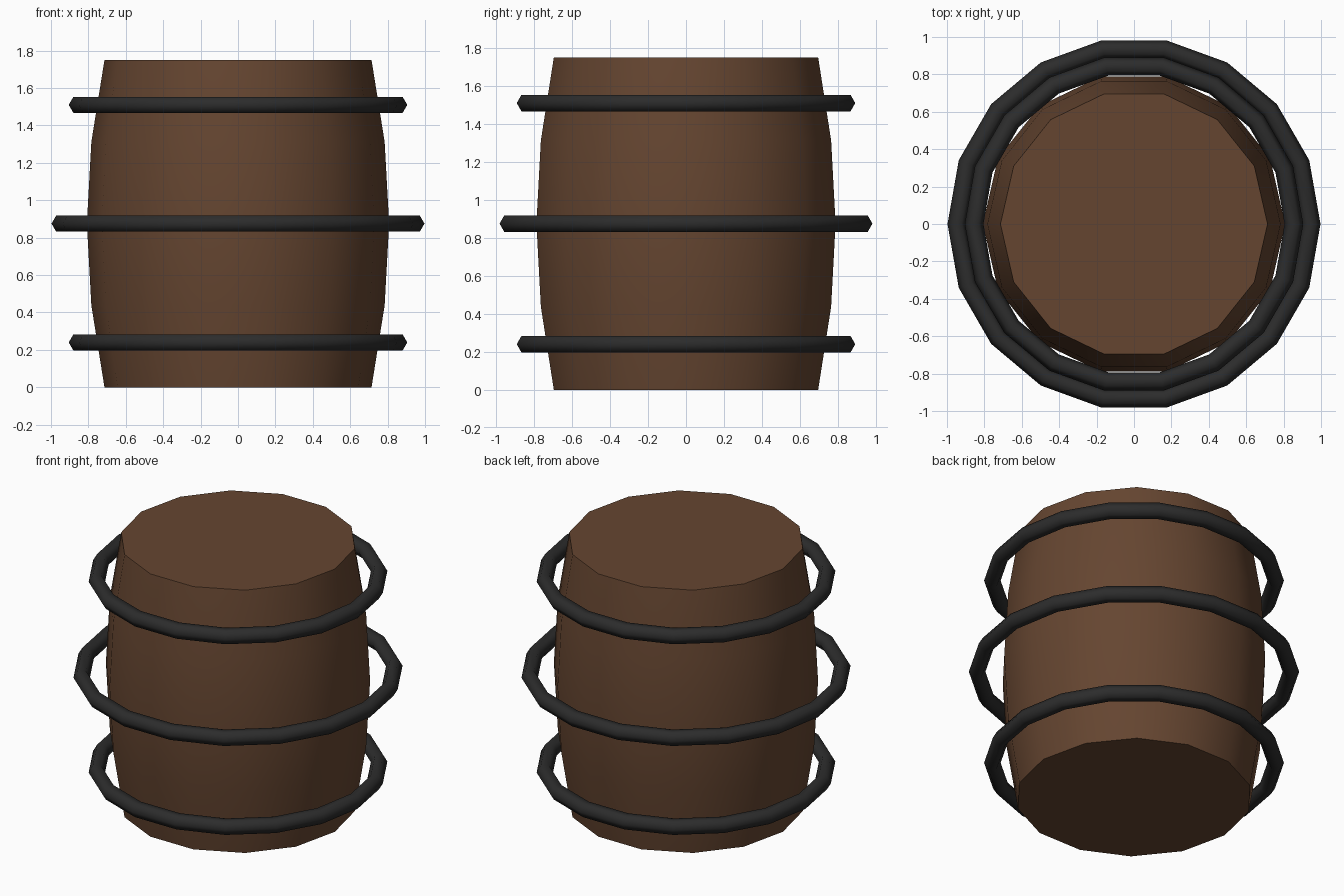
import bpy, bmesh, math

if "Cube" in bpy.data.objects:
    bpy.data.objects.remove(bpy.data.objects["Cube"])


def material(name, rgb):
    m = bpy.data.materials.new(name)
    m.diffuse_color = (*rgb, 1.0)
    m.use_nodes = True
    m.node_tree.nodes["Principled BSDF"].inputs["Base Color"].default_value = m.diffuse_color
    return m


wood = material("brown wood", (0.13, 0.06, 0.03))
iron = material("dark iron", (0.025, 0.025, 0.025))

# Barrel body: bulging 14-sided profile with flat end caps
SIDES = 14
PROFILE = [(0.714, 0.0), (0.784, 0.4375), (0.808, 0.875), (0.784, 1.3125), (0.714, 1.75)]
bm = bmesh.new()
rings = []
for r, z in PROFILE:
    angles = [2 * math.pi * i / SIDES for i in range(SIDES)]
    rings.append([bm.verts.new((r * math.cos(a), r * math.sin(a), z)) for a in angles])
for low, high in zip(rings, rings[1:]):
    for i in range(SIDES):
        j = (i + 1) % SIDES
        bm.faces.new((low[i], low[j], high[j], high[i]))
bm.faces.new(rings[0][::-1])
bm.faces.new(rings[-1])
mesh = bpy.data.meshes.new("barrel_body")
bm.to_mesh(mesh)
bm.free()
body = bpy.data.objects.new("barrel_body", mesh)
bpy.context.collection.objects.link(body)
mesh.materials.append(wood)
bpy.context.view_layer.objects.active = body
body.select_set(True)
bpy.ops.object.shade_smooth_by_angle(angle=math.radians(35))

# Hoops: loose 18-sided rings with hexagonal section
for name, radius, z in (("lower_hoop", 0.855, 0.24),
                        ("middle_hoop", 0.947, 0.875),
                        ("upper_hoop", 0.855, 1.51)):
    bpy.ops.mesh.primitive_torus_add(major_segments=18, minor_segments=6,
                                     major_radius=radius, minor_radius=0.05,
                                     location=(0, 0, z))
    hoop = bpy.context.object
    hoop.name = name
    hoop.data.materials.append(iron)
    bpy.ops.object.shade_smooth()
